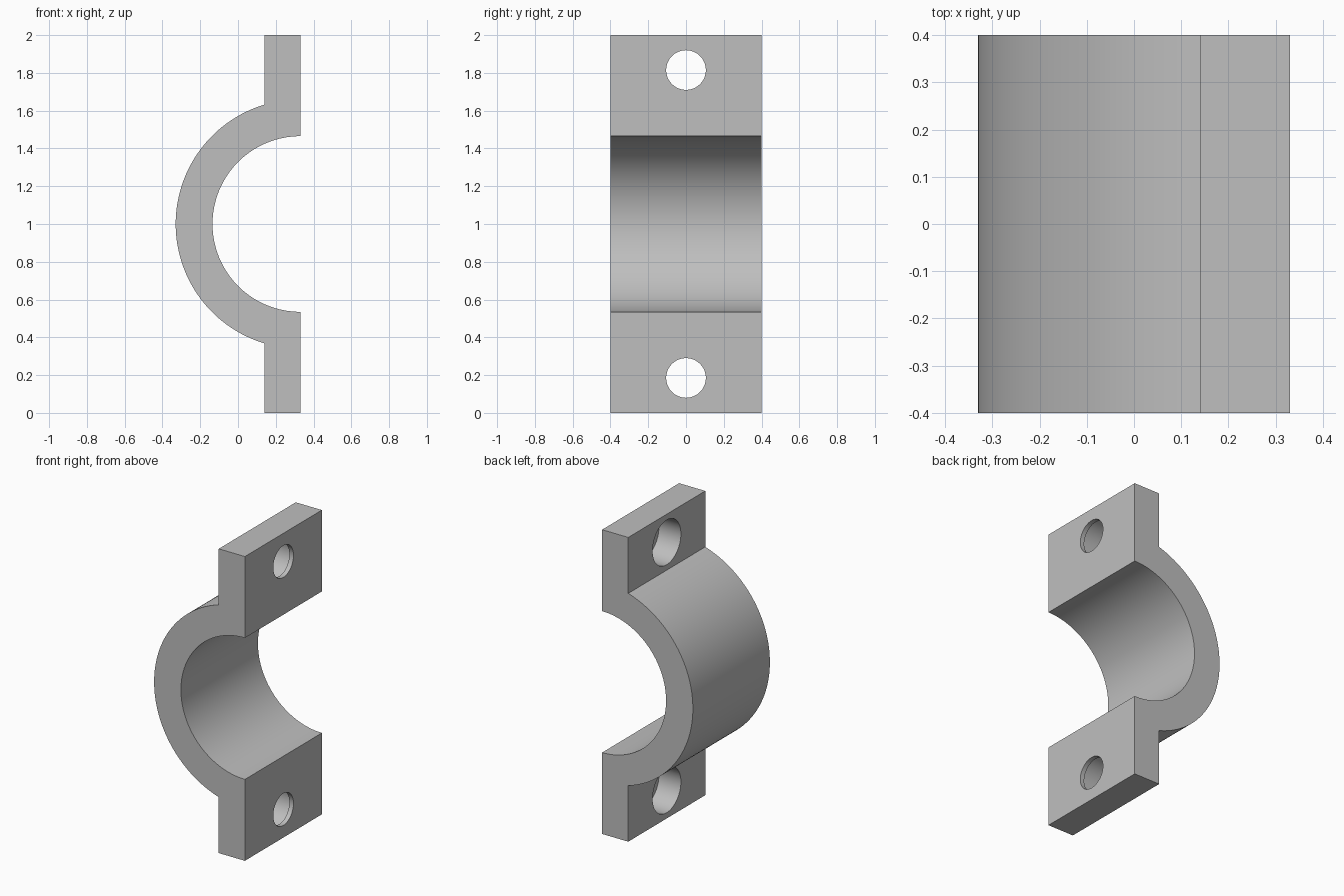
import bpy
import bmesh
from math import sin, cos, pi, acos, radians

cube = bpy.data.objects.get("Cube")
if cube:
    bpy.data.objects.remove(cube, do_unlink=True)

# Main dimensions
FACE, BACK = 0.33, 0.14          # clamping face and rear face of the flanges
MID, WIDTH = 1.0, 0.8
R_OUT, R_IN = 0.66, 0.465
HOLE_R, BORE_R, BORE_FLOOR = 0.105, 0.147, 0.30
HOLE_OFFSET = 0.815

metal = bpy.data.materials.new("plain grey")
metal.use_nodes = True
grey = (0.52, 0.52, 0.52, 1)
metal.diffuse_color = grey
metal.node_tree.nodes["Principled BSDF"].inputs["Base Color"].default_value = grey


def arc(radius, start, end, steps):
    """Arc around the pipe axis, angles measured from +z towards -x."""
    angles = [start + (end - start) * i / steps for i in range(steps + 1)]
    return [(FACE - radius * sin(a), MID + radius * cos(a)) for a in angles]


def cylinder(name, radius, x0, x1, z):
    """Hidden cutter lying along x."""
    bpy.ops.mesh.primitive_cylinder_add(
        vertices=64, radius=radius, depth=x1 - x0,
        location=((x0 + x1) / 2, 0, z), rotation=(0, pi / 2, 0))
    ob = bpy.context.object
    ob.name = name
    ob.data.materials.append(metal)
    ob.hide_render = True
    ob.hide_set(True)
    return ob


# Half-ring with two flanges, as one extruded profile
meet = acos((R_OUT ** 2 - (FACE - BACK) ** 2) ** 0.5 / R_OUT)
outline = [(FACE, 2), (BACK, 2)]
outline += arc(R_OUT, meet, pi - meet, 80)
outline += [(BACK, 0), (FACE, 0)]
outline += arc(R_IN, pi, 0, 80)

bm = bmesh.new()
face = bm.faces.new([bm.verts.new((x, -WIDTH / 2, z)) for x, z in outline])
side = bmesh.ops.extrude_face_region(bm, geom=[face])
moved = [v for v in side["geom"] if isinstance(v, bmesh.types.BMVert)]
bmesh.ops.translate(bm, verts=moved, vec=(0, WIDTH, 0))
bmesh.ops.recalc_face_normals(bm, faces=bm.faces[:])
mesh = bpy.data.meshes.new("clamp_half")
bm.to_mesh(mesh)
bm.free()
mesh.materials.append(metal)
clamp = bpy.data.objects.new("clamp_half", mesh)
bpy.context.collection.objects.link(clamp)

# Counterbored bolt hole in each flange
for label, sign in (("upper", 1), ("lower", -1)):
    z = MID + sign * HOLE_OFFSET
    cutters = (
        cylinder(label + "_bolt_hole_cutter", HOLE_R, 0, 0.5, z),
        cylinder(label + "_counterbore_cutter", BORE_R, -0.1, BORE_FLOOR, z))
    for cutter in cutters:
        mod = clamp.modifiers.new(cutter.name, 'BOOLEAN')
        mod.operation = 'DIFFERENCE'
        mod.solver = 'EXACT'
        mod.object = cutter

# Apply the cuts, then smooth the round surfaces
bpy.ops.object.select_all(action='DESELECT')
clamp.select_set(True)
bpy.context.view_layer.objects.active = clamp
for mod in list(clamp.modifiers):
    cutter = mod.object
    bpy.ops.object.modifier_apply(modifier=mod.name)
    bpy.data.objects.remove(cutter, do_unlink=True)
bpy.ops.object.shade_smooth_by_angle(angle=radians(30))
